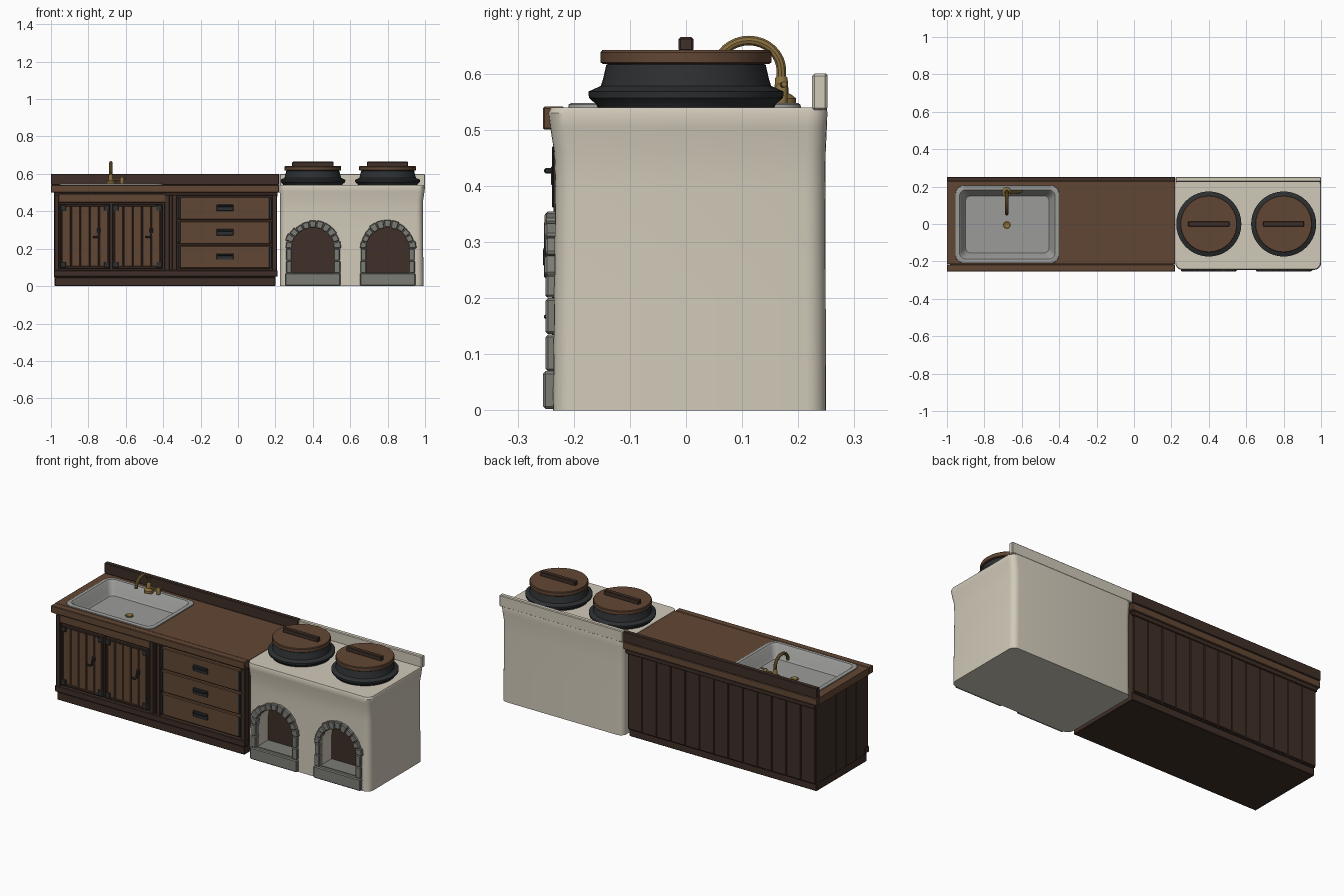
import bpy, bmesh, random
from math import sin, cos, pi
from mathutils import Vector

if "Cube" in bpy.data.objects:
    bpy.data.objects.remove(bpy.data.objects["Cube"])

random.seed(4)

def material(name, rgb):
    m = bpy.data.materials.new(name)
    m.diffuse_color = (*rgb, 1)
    m.use_nodes = True
    m.node_tree.nodes["Principled BSDF"].inputs["Base Color"].default_value = m.diffuse_color
    return m

WOOD = material("wood", (.12, .062, .034))
DARK = material("dark_wood", (.05, .028, .02))
CREAM = material("plaster", (.64, .59, .49))
IRON = material("iron", (.025, .028, .03))
STONE = material("stone", (.2, .2, .18))
STEEL = material("sink_grey", (.33, .33, .32))
BRASS = material("brass", (.25, .16, .05))

def add(name, bm, mat, smooth=False, bevel=0):
    bmesh.ops.recalc_face_normals(bm, faces=bm.faces)
    me = bpy.data.meshes.new(name)
    bm.to_mesh(me)
    bm.free()
    ob = bpy.data.objects.new(name, me)
    bpy.context.collection.objects.link(ob)
    me.materials.append(mat)
    if bevel:
        ob.modifiers.new("bevel", 'BEVEL').width = bevel
    if smooth:
        shade(ob)
    return ob

def activate(ob):
    bpy.ops.object.select_all(action='DESELECT')
    ob.select_set(True)
    bpy.context.view_layer.objects.active = ob

def shade(ob):
    activate(ob)
    bpy.ops.object.shade_smooth_by_angle(angle=.6)

def loft(name, rings, mat, smooth=False, bevel=0, closed=False):
    bm = bmesh.new()
    vs = [[bm.verts.new(p) for p in r] for r in rings]
    n = len(vs[0])
    pairs = list(zip(vs, vs[1:])) + ([(vs[-1], vs[0])] if closed else [])
    for a, b in pairs:
        for i in range(n):
            bm.faces.new((a[i], a[(i + 1) % n], b[(i + 1) % n], b[i]))
    if not closed:
        bm.faces.new(vs[0])
        bm.faces.new(vs[-1])
    return add(name, bm, mat, smooth, bevel)

def box(name, x0, x1, y0, y1, z0, z1, mat, bevel=.003):
    ring = lambda z: [(x0, y0, z), (x1, y0, z), (x1, y1, z), (x0, y1, z)]
    return loft(name, [ring(z0), ring(z1)], mat, bevel=bevel)

def rrect(x0, x1, y0, y1, r, z, n=6):
    corners = [(x1 - r, y1 - r), (x0 + r, y1 - r), (x0 + r, y0 + r), (x1 - r, y0 + r)]
    return [(cx + r * cos(a), cy + r * sin(a), z) for k, (cx, cy) in enumerate(corners)
            for a in [(k + i / n) * pi / 2 for i in range(n + 1)]]

def lathe(name, x, y, prof, mat, n=40):
    return loft(name, [[(x + r * cos(2 * pi * i / n), y + r * sin(2 * pi * i / n), z)
                        for i in range(n)] for r, z in prof], mat, True)

def pipe(name, pts, r, mat):
    cu = bpy.data.curves.new(name, 'CURVE')
    cu.dimensions = '3D'
    cu.bevel_depth, cu.bevel_resolution, cu.use_fill_caps = r, 3, True
    sp = cu.splines.new('POLY')
    sp.points.add(len(pts) - 1)
    for p, c in zip(sp.points, pts):
        p.co = (*c, 1)
    ob = bpy.data.objects.new(name, cu)
    bpy.context.collection.objects.link(ob)
    cu.materials.append(mat)
    activate(ob)
    bpy.ops.object.convert(target='MESH')
    shade(bpy.context.object)

def cut(ob, cutter):
    m = ob.modifiers.new("cut", 'BOOLEAN')
    m.object, m.solver = cutter, 'EXACT'
    activate(ob)
    bpy.ops.object.modifier_apply(modifier=m.name)

# Cabinet body, counter and splashback, with the sink opening cut out
hole = box("sink_cutter", -.94, -.415, -.195, .19, .455, .7, STEEL, 0)
hole.hide_render = True
for ob in (box("cabinet_body", -.975, .2, -.215, .232, .04, .5, DARK, 0),
           box("countertop", -1, .22, -.215, .228, .5, .54, WOOD, 0)):
    cut(ob, hole)
bpy.data.objects.remove(hole)
box("counter_front_edge", -1, .22, -.255, -.216, .5, .541, WOOD)
box("counter_back_edge", -1, .22, .228, .25, .5, .54, WOOD)
box("wood_splashback", -1, .22, .226, .252, .541, .6, DARK)
box("plinth", -.98, .2, -.228, .225, 0, .046, DARK)
box("bottom_rail", -.985, .212, -.24, -.2, .05, .085, DARK)
box("top_rail", -.985, .212, -.228, -.2, .485, .5, DARK)
box("back_top_rail", -.985, .21, .228, .245, .475, .5, DARK)
for x in (-.982, -.392, -.352, .182):
    box("front_post", x, x + .026, -.236, -.2, .08, .488, DARK)

# Back planks and left end planks
n = 13
for i in range(n):
    w = 1.18 / n
    x = -.98 + i * w
    box("back_plank", x + .001, x + w - .001, .226, .238 + random.uniform(0, .003), .046, .478, DARK)
for i in range(5):
    y = -.215 + i * .089
    box("end_plank", -.983, -.97, y, y + .0885, .046, .5, DARK, .001)

# Twin plank doors under the sink
box("apron_board", -.96, -.388, -.236, -.21, .447, .493, WOOD)
for x0, s in ((-.952, 1), (-.672, -1)):
    x1 = x0 + .268
    for i in range(5):
        w = .248 / 5
        a = x0 + .01 + i * w
        box("door_plank", a + .0015, a + w - .0015, -.23 - random.uniform(0, .003), -.21, .1, .435, WOOD)
    for z in (.093, .425):
        box("door_rail", x0, x1, -.236, -.21, z, z + .014, DARK)
    for x in (x0, x1 - .012):
        box("door_stile", x, x + .012, -.236, -.21, .093, .439, DARK)
    for x in (x0 + .003, x1 - .033):
        for z in (.1, .403):
            box("door_corner_plate", x, x + .03, -.239, -.22, z, z + .03, IRON, .002)
    hx = x1 - .06
    pipe("door_pull", [(hx, -.23, .3), (hx, -.247, .297), (hx, -.25, .285), (hx, -.25, .27),
                       (hx - .012, -.25, .261), (hx - .03, -.248, .262)], .005, IRON)
    box("door_pull_plate", hx - .009, hx + .009, -.24, -.225, .285, .31, IRON, .002)

# Three drawers with cup handles and iron end straps
for z in (.095, .225, .355):
    top = z + .122
    box("drawer_front", -.32, .178, -.236, -.21, z, top, WOOD, .004)
    for x in (-.322, .166):
        box("drawer_strap", x, x + .014, -.239, -.215, z + .006, top - .006, IRON, .002)
    c = z + .063
    box("handle_plate", -.115, -.025, -.241, -.23, c - .017, c + .017, IRON, .002)
    box("handle_grip", -.11, -.03, -.253, -.238, c + .004, c + .014, IRON, .003)

# Sink: one continuous shell, outside, over the rim and into the basin
def sink_ring(d, z, r):
    return rrect(-.955 + d, -.4 - d, -.21 + d, .205 - d, r, z)
loft("sink", [sink_ring(.04, .46, .03), sink_ring(.02, .535, .04), sink_ring(0, .539, .045),
              sink_ring(.001, .545, .045), sink_ring(.006, .548, .04), sink_ring(.022, .547, .035),
              sink_ring(.03, .54, .03), sink_ring(.045, .483, .03), sink_ring(.055, .472, .025)],
     STEEL, True)
lathe("drain", -.68, -.005, [(.022, .47), (.022, .476), (.017, .478), (.012, .475)], BRASS, 20)

# Brass tap: base, neck, curved spout and side lever
lathe("tap_base", -.68, .17, [(.026, .54), (.026, .556), (.02, .561), (.013, .565), (.011, .592), (.009, .595)], BRASS, 24)
spout = [(-.68, .17, .59)] + [(-.68, .112 + .058 * cos(a), .605 + .054 * sin(a))
                              for a in [i * pi / 16 for i in range(17)]]
pipe("tap_spout", spout, .009, BRASS)
pipe("tap_side_pipe", [(-.68, .17, .568), (-.62, .17, .568)], .007, BRASS)
lathe("tap_lever_post", -.62, .17, [(.011, .545), (.011, .575), (.007, .582)], BRASS, 16)
pipe("tap_lever", [(-.625, .17, .579), (-.595, .175, .581)], .005, BRASS)

# Plaster stove, slightly waisted, with two arched fireboxes
def stove_ring(d, z, r=.035):
    return rrect(.222 + d * .3, 1 - d, -.245 + d, .252 - d * .3, r, z)
stove = loft("stove_body", [stove_ring(.008, 0), stove_ring(.01, .2), stove_ring(.012, .4), stove_ring(.01, .46),
                            stove_ring(.003, .505), stove_ring(0, .53), stove_ring(.004, .54)], CREAM)
box("stove_splashback", .222, 1, .225, .252, .535, .6, CREAM, .004)

SPRING, R_IN, R_OUT = .2, .115, .148
def arch(x, y, r):
    return [(x - r, y, .07), (x + r, y, .07)] + [
        (x + r * cos(a), y, SPRING + r * sin(a)) for a in [i * pi / 16 for i in range(17)]]

for x in (.4, .8):
    cutter = loft("firebox_cutter", [arch(x, -.4, R_IN), arch(x, -.13, R_IN)], CREAM)
    cutter.hide_render = True
    cut(stove, cutter)
    bpy.data.objects.remove(cutter)
    loft("firebox_back", [arch(x, -.137, R_IN), arch(x, -.125, R_IN)], DARK)
    box("firebox_floor", x - .114, x + .114, -.235, -.136, .065, .074, STONE, 0)
    box("hearth_sill", x - .148, x + .148, -.255, -.215, .002, .07, STONE, .005)
    # Side stones and arch stones
    for s in (-1, 1):
        for z0, z1 in ((.07, .135), (.136, .2)):
            a, b = sorted((x + s * (R_IN - .002), x + s * (R_OUT - random.uniform(0, .006))))
            box("side_stone", a, b, -.25, -.215, z0, z1, STONE, .004)
    k = 11
    for i in range(k):
        a0, a1 = (i + .03) * pi / k, (i + .97) * pi / k
        ro, ri = R_OUT + random.uniform(-.004, .008), R_IN - random.uniform(0, .005)
        quad = [(ri, a0), (ro, a0), (ro, a1), (ri, a1)]
        front = -.25 - random.uniform(0, .003)
        loft("arch_stone", [[(x + r * cos(a), y, SPRING + r * sin(a)) for r, a in quad]
                            for y in (front, -.215)], STONE, bevel=.004)
    # Iron pot with wooden lid and bar handle
    lathe("cauldron", x, 0, [(.155, .535), (.16, .545), (.173, .557), (.174, .568), (.152, .578),
                             (.148, .59), (.142, .616), (.13, .62)], IRON)
    lathe("pot_lid", x, 0, [(.148, .617), (.152, .62), (.152, .638), (.149, .642)], WOOD)
    box("lid_handle", x - .11, x + .11, -.013, .013, .64, .665, DARK, .003)
shade(stove)
